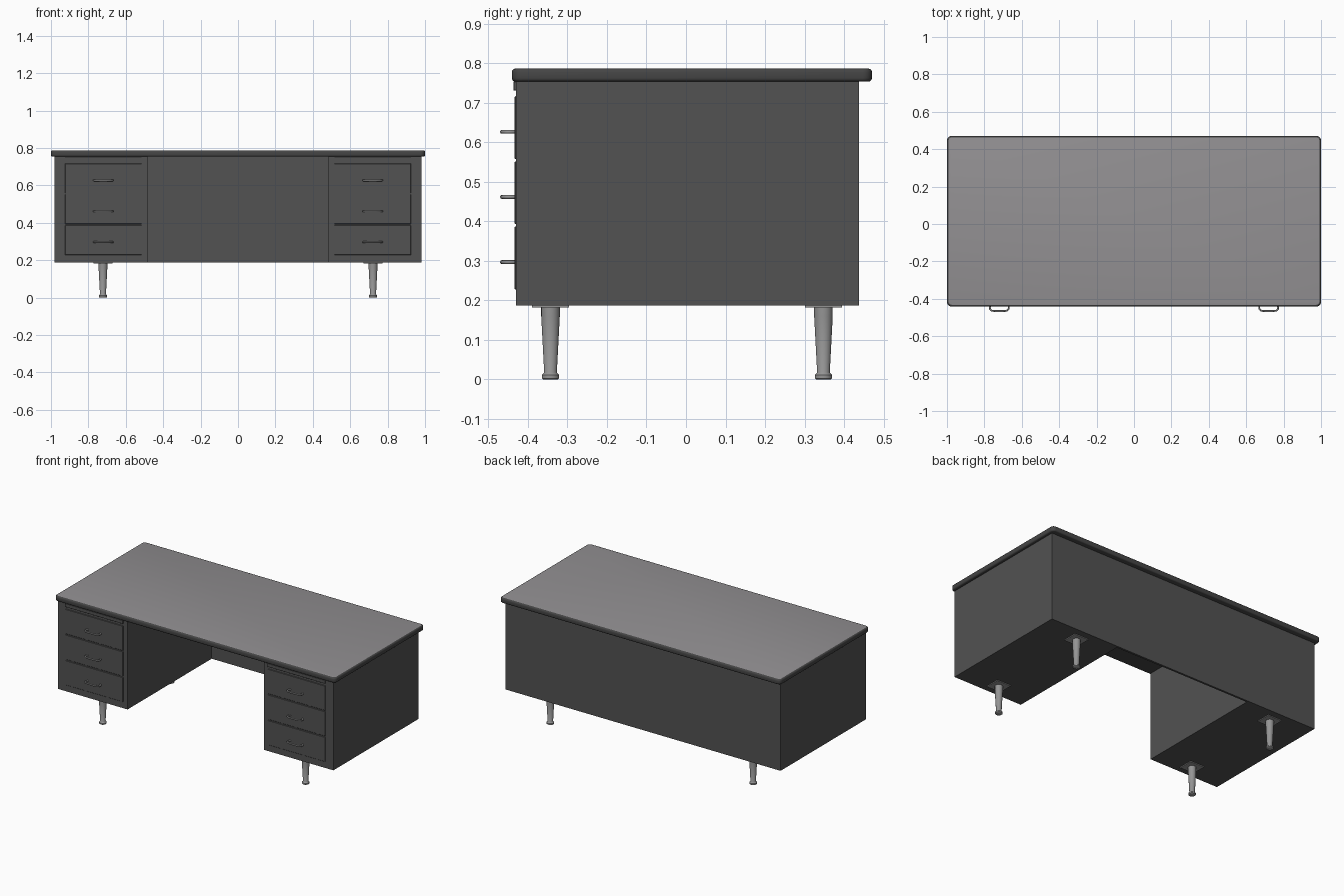
import bpy, bmesh, math
from mathutils import Vector

cube = bpy.data.objects.get("Cube")
if cube:
    bpy.data.objects.remove(cube, do_unlink=True)


def material(name, rgb, metallic=0.0):
    m = bpy.data.materials.new(name)
    m.use_nodes = True
    m.diffuse_color = (*rgb, 1)
    m.node_tree.nodes["Principled BSDF"].inputs["Base Color"].default_value = (*rgb, 1)
    return m


BODY = material("dark grey steel", (0.085, 0.085, 0.085))
RIM = material("charcoal rim", (0.06, 0.06, 0.06))
LAMINATE = material("grey laminate", (0.29, 0.28, 0.29))
METAL = material("brushed metal", (0.30, 0.30, 0.30))


def finish(name, bm, *mats, smooth=False):
    bmesh.ops.recalc_face_normals(bm, faces=bm.faces)
    mesh = bpy.data.meshes.new(name)
    bm.to_mesh(mesh)
    bm.free()
    ob = bpy.data.objects.new(name, mesh)
    bpy.context.collection.objects.link(ob)
    for m in mats:
        mesh.materials.append(m)
    if smooth:
        bpy.ops.object.select_all(action="DESELECT")
        ob.select_set(True)
        bpy.context.view_layer.objects.active = ob
        bpy.ops.object.shade_smooth_by_angle(angle=math.radians(40))
    return ob


def box_mesh(lo, hi):
    bm = bmesh.new()
    bmesh.ops.create_cube(bm, size=1)
    lo, hi = Vector(lo), Vector(hi)
    for v in bm.verts:
        v.co = (lo + hi) / 2 + v.co * (hi - lo)
    return bm


def box(name, lo, hi, mat, bevel=0.0):
    bm = box_mesh(lo, hi)
    if bevel:
        bmesh.ops.bevel(bm, geom=bm.edges[:], offset=bevel, segments=1, affect="EDGES")
    return finish(name, bm, mat)


def lathe(name, profile, x, y, mat, sides=24):
    bm = bmesh.new()
    rings = [[bm.verts.new((x + r * math.cos(math.tau * i / sides),
                            y + r * math.sin(math.tau * i / sides), z))
              for i in range(sides)] for r, z in profile]
    for a, b in zip(rings, rings[1:]):
        for i in range(sides):
            j = (i + 1) % sides
            bm.faces.new((a[i], a[j], b[j], b[i]))
    bm.faces.new(rings[0])
    bm.faces.new(rings[-1])
    return finish(name, bm, mat, smooth=True)


# Body: U-shaped plan of two pedestals joined by a thin back panel
BOTTOM, UNDER, TOP = 0.187, 0.757, 0.787
FRONT, BACK, SIDE, KNEE = -0.43, 0.438, 0.98, 0.485
half = [(KNEE, 0.425), (KNEE, FRONT), (SIDE, FRONT), (SIDE, BACK)]
plan = half + [(-x, y) for x, y in reversed(half)]
bm = bmesh.new()
base = bm.faces.new([bm.verts.new((x, y, BOTTOM)) for x, y in plan])
walls = bmesh.ops.extrude_face_region(bm, geom=[base])
bmesh.ops.translate(bm, vec=(0, 0, UNDER - BOTTOM),
                    verts=[g for g in walls["geom"] if isinstance(g, bmesh.types.BMVert)])
finish("desk_body", bm, BODY)

# Desk top: rounded corners, rounded rim, lighter upper face
bm = box_mesh((-1, -0.441, UNDER - 0.003), (1, 0.471, TOP))
uprights = [e for e in bm.edges if abs(e.verts[0].co.z - e.verts[1].co.z) > 0.01]
bmesh.ops.bevel(bm, geom=uprights, offset=0.024, segments=5, profile=0.5, affect="EDGES")
flat_edges = [e for e in bm.edges if abs(e.verts[0].co.z - e.verts[1].co.z) < 0.001]
bmesh.ops.bevel(bm, geom=flat_edges, offset=0.009, segments=3, profile=0.5, affect="EDGES")
bm.normal_update()
for f in bm.faces:
    f.material_index = 1 if f.normal.z > 0.99 else 0
finish("desk_top", bm, RIM, LAMINATE, smooth=True)


def handle(name, x, z):
    """Bow pull: a flattened bar following a shallow U."""
    curve = bpy.data.curves.new(name, "CURVE")
    curve.dimensions = "3D"
    curve.bevel_depth = 0.005
    curve.bevel_resolution = 2
    curve.use_fill_caps = True
    spline = curve.splines.new("POLY")
    path = [(-0.042, 0), (-0.051, 0.012), (-0.05, 0.024), (-0.04, 0.033), (-0.02, 0.036)]
    path += [(-a, b) for a, b in reversed(path)]
    spline.points.add(len(path) - 1)
    for p, (a, b) in zip(spline.points, path):
        p.co = (x + a, FRONT - b, z, 1)
    ob = bpy.data.objects.new(name, curve)
    bpy.context.collection.objects.link(ob)
    curve.materials.append(METAL)


# Drawers, pull-out boards, handles and legs on both sides
DRAWER_H = 0.165
for side, s in (("left", 1), ("right", -1)):
    x0, x1 = sorted((s * 0.515, s * 0.925))
    box(f"{side}_writing_board", (x0, -0.437, 0.732), (x1, -0.42, 0.754), BODY, 0.001)
    for i, level in enumerate(("bottom", "middle", "top")):
        z = 0.225 + i * DRAWER_H
        box(f"{side}_{level}_drawer", (x0, FRONT - 0.004, z + 0.003),
            (x1, -0.42, z + DRAWER_H - 0.003), BODY, 0.002)
        handle(f"{side}_{level}_handle", s * 0.72, z + 0.072)
    for end, y in (("front", -0.343), ("back", 0.348)):
        x = s * 0.722
        box(f"{side}_{end}_leg_plate", (x - 0.05, y - 0.047, BOTTOM - 0.005),
            (x + 0.05, y + 0.047, BOTTOM + 0.002), METAL)
        lathe(f"{side}_{end}_leg",
              [(0.018, 0), (0.022, 0.003), (0.022, 0.011), (0.018, 0.015),
               (0.016, 0.018), (0.0235, 0.16), (0.0235, BOTTOM)], x, y, METAL)
